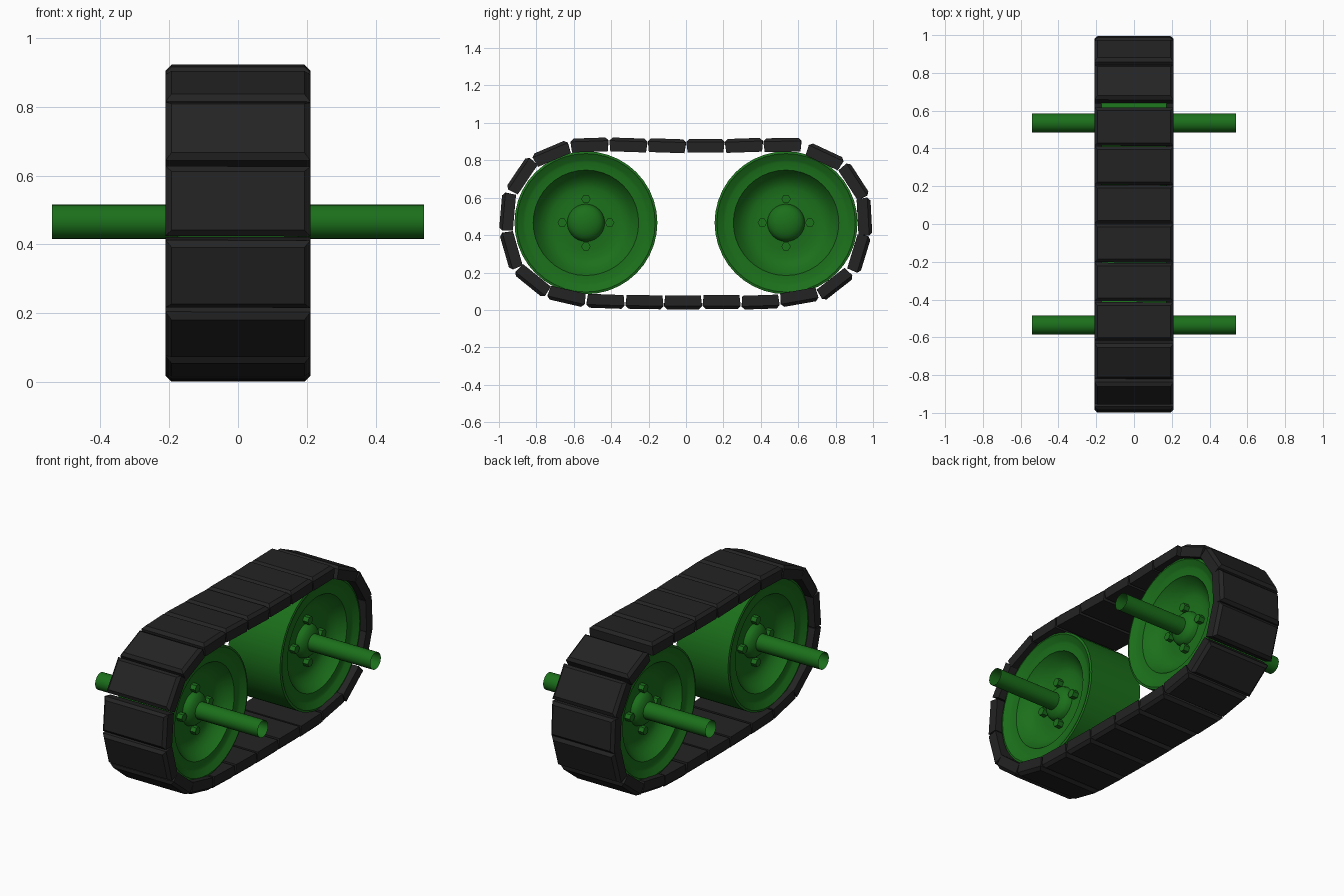
import bpy, bmesh
from math import sin, cos, pi, radians
from mathutils import Matrix

if "Cube" in bpy.data.objects:
    bpy.data.objects.remove(bpy.data.objects["Cube"])


def material(name, rgb):
    m = bpy.data.materials.new(name)
    m.diffuse_color = (*rgb, 1)
    m.use_nodes = True
    m.node_tree.nodes["Principled BSDF"].inputs["Base Color"].default_value = m.diffuse_color
    return m


GREEN = material("green_paint", (0.011, 0.16, 0.011))
RUBBER = material("dark_rubber", (0.017, 0.017, 0.017))


def finish(name, bm, mat, loc, smooth=None):
    bmesh.ops.recalc_face_normals(bm, faces=bm.faces)
    me = bpy.data.meshes.new(name)
    bm.to_mesh(me)
    bm.free()
    ob = bpy.data.objects.new(name, me)
    bpy.context.collection.objects.link(ob)
    ob.location = loc
    me.materials.append(mat)
    if smooth:
        bpy.ops.object.select_all(action='DESELECT')
        ob.select_set(True)
        bpy.context.view_layer.objects.active = ob
        bpy.ops.object.shade_smooth_by_angle(angle=radians(smooth))
    return ob


def lathe(profile, n, capped=True):
    """Revolve (x, radius) points around the x axis."""
    bm = bmesh.new()
    rings = [[bm.verts.new((x, r * cos(2 * pi * i / n), r * sin(2 * pi * i / n)))
              for i in range(n)] for x, r in profile]
    for a, b in zip(rings, rings[1:]):
        for i in range(n):
            j = (i + 1) % n
            bm.faces.new((a[i], a[j], b[j], b[i]))
    if capped:
        bm.faces.new(rings[0])
        bm.faces.new(rings[-1])
    return bm


# Half profile of wheel: domed hub, dished disc, flat rim ring, outer lip
HALF = [(0.132, 0.012), (0.129, 0.035), (0.122, 0.06), (0.11, 0.082), (0.095, 0.095),
        (0.075, 0.1), (0.072, 0.15), (0.074, 0.19), (0.085, 0.22), (0.11, 0.25),
        (0.145, 0.278), (0.152, 0.282), (0.152, 0.325), (0.157, 0.337),
        (0.176, 0.37), (0.172, 0.382)]
WHEEL = HALF + [(-x, r) for x, r in reversed(HALF)]

for label, y in (("front", -0.535), ("rear", 0.535)):
    centre = (0, y, 0.466)
    finish(label + "_wheel", lathe(WHEEL, 40), GREEN, centre, 40)
    # Open tube axle stubs and hexagonal wheel bolts on both sides
    bolts = bmesh.new()
    for side, word in ((-1, "left"), (1, "right")):
        stub = lathe([(side * 0.11, 0.05), (side * 0.54, 0.05)], 24, capped=False)
        finish(f"{label}_axle_{word}", stub, GREEN, centre, 40)
        for k in range(4):
            a = k * pi / 2
            m = Matrix.Translation((side * 0.082, 0.127 * cos(a), 0.127 * sin(a))) \
                @ Matrix.Rotation(pi / 2, 4, 'Y')
            bmesh.ops.create_cone(bolts, cap_ends=True, segments=6, radius1=0.025,
                                  radius2=0.025, depth=0.05, matrix=m)
    finish(label + "_wheel_bolts", bolts, GREEN, centre)

# Track pads: (y, z, angle) clockwise from the top front
PADS = [(-0.515, 0.882, 2), (-0.308, 0.882, -2), (-0.102, 0.878, -2), (0.104, 0.878, 0),
        (0.31, 0.88, 2), (0.516, 0.882, 1), (0.741, 0.82, -25), (0.897, 0.686, -57),
        (0.954, 0.498, -87), (0.925, 0.303, -107), (0.796, 0.138, -142),
        (0.604, 0.068, -170), (0.398, 0.042, -178), (0.19, 0.042, 180),
        (-0.016, 0.04, 180), (-0.222, 0.042, 179), (-0.43, 0.046, 178),
        (-0.637, 0.072, 167), (-0.82, 0.156, 141), (-0.935, 0.32, 106),
        (-0.954, 0.524, 85), (-0.877, 0.717, 56), (-0.718, 0.836, 23)]
for i, (y, z, ang) in enumerate(PADS):
    bm = bmesh.new()
    bmesh.ops.create_cube(bm, size=1, matrix=Matrix.Diagonal((0.42, 0.205, 0.074, 1)))
    # Chamfer the outer face, taper the inner face slightly
    outer = [e for e in bm.edges if all(v.co.z > 0 for v in e.verts)]
    for v in bm.verts:
        if v.co.z < 0:
            v.co.y *= 0.93
    bmesh.ops.bevel(bm, geom=outer, offset=0.017, segments=1, affect='EDGES')
    pad = finish(f"track_pad_{i + 1}", bm, RUBBER, (0, y, z))
    pad.rotation_euler.x = radians(ang)
